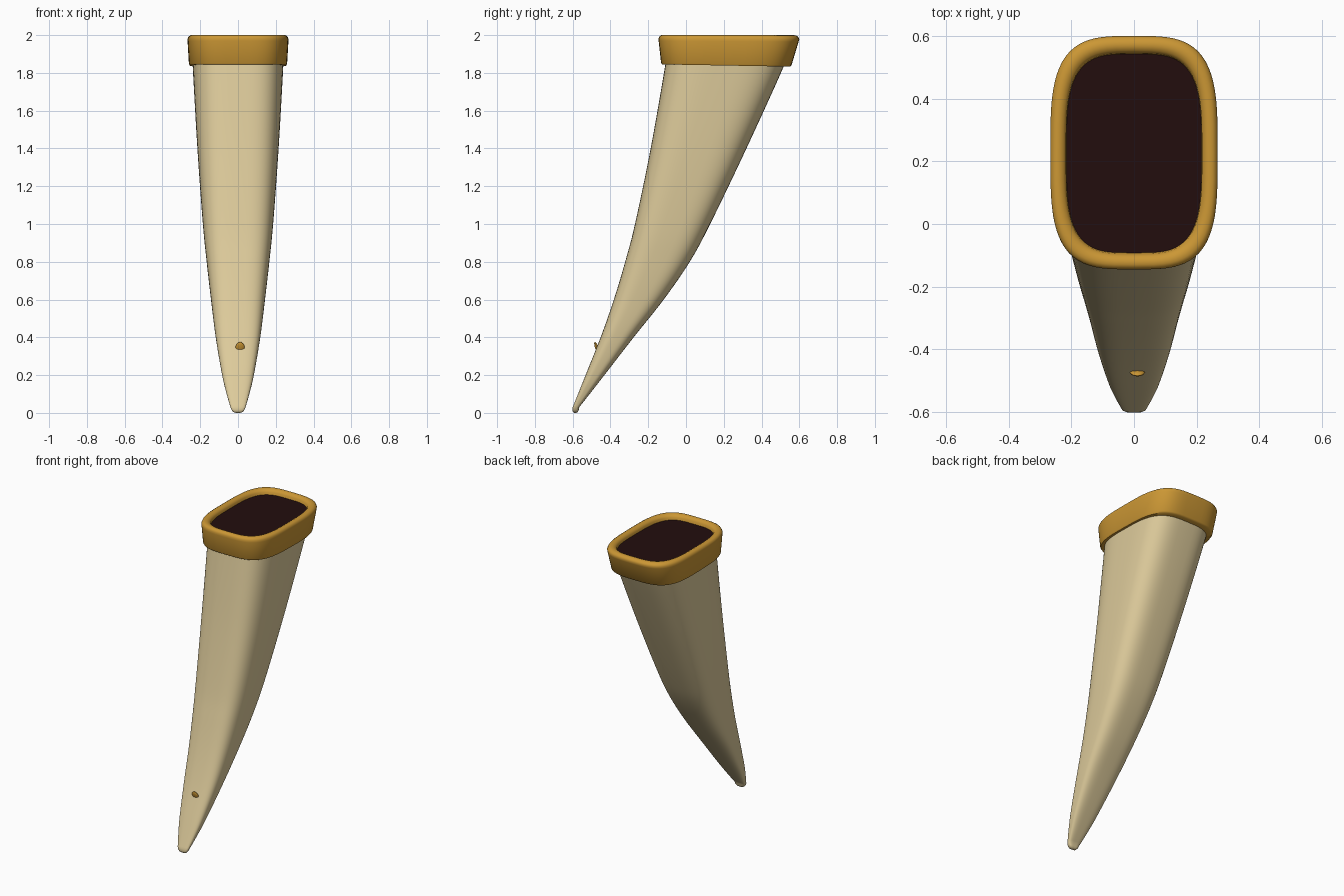
import bpy, bmesh, math
from mathutils import Vector

if "Cube" in bpy.data.objects:
    bpy.data.objects.remove(bpy.data.objects["Cube"])


def material(name, rgb):
    m = bpy.data.materials.new(name)
    m.diffuse_color = (*rgb, 1)
    m.use_nodes = True
    m.node_tree.nodes["Principled BSDF"].inputs["Base Color"].default_value = m.diffuse_color
    return m


bone = material("bone", (0.73, 0.60, 0.33))
gold = material("gold", (0.60, 0.31, 0.035))
dark = material("dark brown", (0.016, 0.004, 0.004))


def section(hw, yf, yb, zf, zb, n=3.3, count=72):
    """Rounded-rectangle ring between a front (yf, zf) and back (yb, zb) point."""
    ring = []
    for i in range(count):
        a = 2 * math.pi * i / count
        c, s = math.cos(a), math.sin(a)
        u = math.copysign(abs(c) ** (2 / n), c)
        t = (math.copysign(abs(s) ** (2 / n), s) + 1) / 2
        ring.append((hw * u, yf + (yb - yf) * t, zf + (zb - zf) * t))
    return ring


def loft(name, rings, mat, caps=True, closed=False, angle=40):
    bm = bmesh.new()
    loops = [[bm.verts.new(p) for p in r] for r in rings]
    pairs = list(zip(loops, loops[1:]))
    if closed:
        pairs.append((loops[-1], loops[0]))
    n = len(loops[0])
    for a, b in pairs:
        for i in range(n):
            j = (i + 1) % n
            bm.faces.new((a[i], a[j], b[j], b[i]))
    if caps and not closed:
        bm.faces.new(loops[0][::-1])
        bm.faces.new(loops[-1])
    bmesh.ops.recalc_face_normals(bm, faces=bm.faces)
    return finish(name, bm, mat, angle)


def finish(name, bm, mat, angle=40):
    me = bpy.data.meshes.new(name)
    bm.to_mesh(me)
    bm.free()
    ob = bpy.data.objects.new(name, me)
    bpy.context.collection.objects.link(ob)
    me.materials.append(mat)
    bpy.ops.object.select_all(action='DESELECT')
    ob.select_set(True)
    bpy.context.view_layer.objects.active = ob
    bpy.ops.object.shade_smooth_by_angle(angle=math.radians(angle))
    return ob


def smooth_path(pts, steps=6):
    """Catmull-Rom interpolation through the stations."""
    v = [Vector(p) for p in pts]
    v = [2 * v[0] - v[1]] + v + [2 * v[-1] - v[-2]]
    out = []
    for a, b, c, d in zip(v, v[1:], v[2:], v[3:]):
        for k in range(steps):
            t = k / steps
            out.append(0.5 * (2 * b + (c - a) * t + (2 * a - 5 * b + 4 * c - d) * t * t
                              + (3 * b - a - 3 * c + d) * t ** 3))
    return out + [v[-2]]


# Curved horn: half width, front y, back y as vectors at each height
heights = [0.03, 0.1, 0.2, 0.4, 0.6, 0.8, 1.0, 1.4, 1.84, 1.93]
shape = [(0.040, -0.600, -0.565), (0.060, -0.572, -0.510), (0.084, -0.532, -0.432),
         (0.118, -0.452, -0.277), (0.143, -0.382, -0.118), (0.166, -0.322, 0.020),
         (0.186, -0.270, 0.128), (0.215, -0.187, 0.320), (0.240, -0.110, 0.520),
         (0.243, -0.098, 0.545)]
stations = [(*s, z) for s, z in zip(shape, heights)]
pts = []
dims = smooth_path([(s[0], s[1], s[2]) for s in stations])
zs = smooth_path([(z, 0, 0) for z in heights])
rings = [section(0.012, -0.592, -0.580, 0.0, 0.0), section(0.025, -0.599, -0.573, 0.005, 0.005),
         section(0.034, -0.602, -0.568, 0.015, 0.015)]
rings += [section(d.x, d.y, d.z, z.x, z.x) for d, z in zip(dims, zs)]
loft("horn_body", rings, bone, angle=60)

# Gold rim band around the mouth: closed cross-section swept round the ring
profile = [(0.225, -0.09, 0.50, 1.845, 1.835), (0.255, -0.128, 0.550, 1.845, 1.833),
           (0.260, -0.132, 0.559, 1.853, 1.842), (0.267, -0.145, 0.596, 1.970, 1.965),
           (0.267, -0.145, 0.600, 1.983, 1.978), (0.262, -0.140, 0.595, 1.994, 1.990),
           (0.252, -0.130, 0.583, 2.000, 1.998), (0.238, -0.116, 0.568, 2.000, 2.000),
           (0.225, -0.104, 0.554, 1.994, 1.994), (0.217, -0.096, 0.545, 1.983, 1.983),
           (0.214, -0.090, 0.540, 1.950, 1.950)]
loft("rim_band", [section(*p, n=3.5) for p in profile], gold, caps=False, closed=True, angle=50)

# Dark filling just below the lip
loft("mouth_filling", [section(0.216, -0.092, 0.542, 1.955, 1.955, 3.6),
                       section(0.216, -0.092, 0.542, 1.967, 1.967, 3.6)], dark)

# Small gold stud low on the front
bm = bmesh.new()
bmesh.ops.create_uvsphere(bm, u_segments=16, v_segments=10, radius=1)
bmesh.ops.scale(bm, vec=(0.024, 0.009, 0.032), verts=bm.verts)
stud = finish("front_stud", bm, gold)
stud.location = (0.011, -0.472, 0.345)
stud.rotation_euler = (math.atan(0.37), 0, 0)
